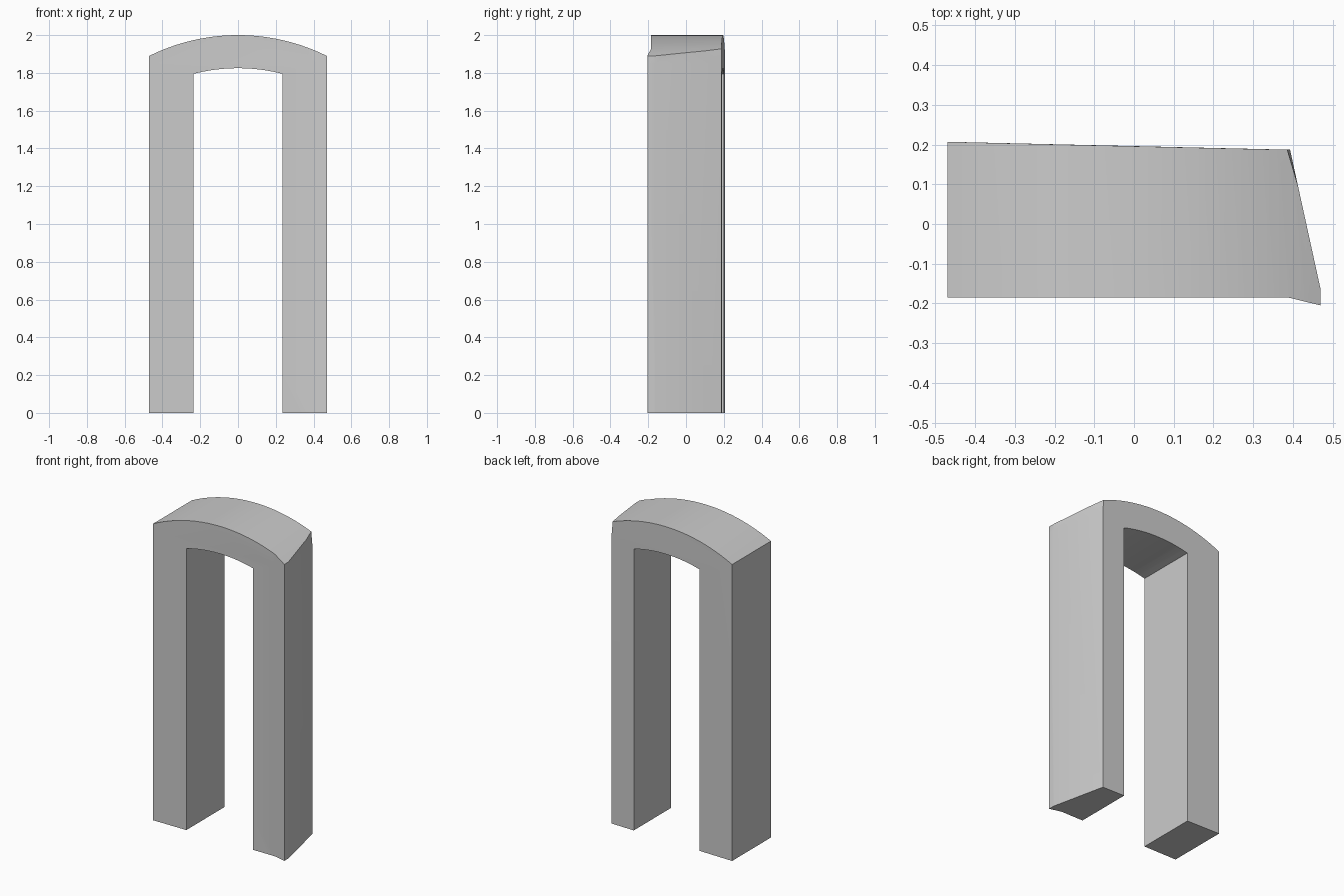
import bpy
import bmesh
import math

default = bpy.data.objects.get("Cube")
if default:
    bpy.data.objects.remove(default, do_unlink=True)

stone = bpy.data.materials.new("plain_grey")
stone.use_nodes = True
GREY = (0.6, 0.6, 0.6, 1)
stone.diffuse_color = GREY
stone.node_tree.nodes["Principled BSDF"].inputs["Base Color"].default_value = GREY


def loft(name, rings):
    """Closed solid through rings of equal point count."""
    bm = bmesh.new()
    loops = [[bm.verts.new(p) for p in ring] for ring in rings]
    for a, b in zip(loops, loops[1:]):
        for i in range(len(a)):
            j = (i + 1) % len(a)
            bm.faces.new((a[i], a[j], b[j], b[i]))
    bm.faces.new(loops[0])
    bm.faces.new(loops[-1])
    bm.normal_update()
    bmesh.ops.triangulate(bm, faces=[f for f in bm.faces if len(f.verts) == 4])
    bmesh.ops.recalc_face_normals(bm, faces=bm.faces)
    mesh = bpy.data.meshes.new(name)
    bm.to_mesh(mesh)
    bm.free()
    mesh.materials.append(stone)
    obj = bpy.data.objects.new(name, mesh)
    bpy.context.collection.objects.link(obj)
    return obj


def arc(half, crown, sag, steps):
    """Shallow circular arc from -half to +half."""
    r = (half * half + sag * sag) / (2 * sag)
    a = math.asin(half / r)
    angles = [a * (2 * i / steps - 1) for i in range(steps + 1)]
    return [(r * math.sin(t), crown - r + r * math.cos(t)) for t in angles]


# Arch profile: legs, curved crown and curved underside
outer = arc(0.47, 2.0, 0.11, 24)
inner = arc(0.235, 1.825, 0.03, 12)
profile = [(-0.47, 0)] + outer + [(0.47, 0), (0.235, 0)] + inner[::-1] + [(-0.235, 0)]
arch = loft("arch", [[(x, y, z) for x, z in profile] for y in (-0.3, 0.3)])


# Plan outline: tapered back, flared front corner, slanted right side
def outline(z, corner_x):
    plan = [(-0.6, -0.185), (0.388, -0.185), (0.47, -0.205),
            (0.47, -0.165), (corner_x, 0.187), (-0.6, 0.21)]
    return [(x, y, z) for x, y in plan]


cutter = loft("plan_cutter", [outline(-0.1, 0.393), outline(1.85, 0.393),
                              outline(2.1, 0.37)])
cutter.hide_render = True

trim = arch.modifiers.new("plan_trim", "BOOLEAN")
trim.operation = "INTERSECT"
trim.solver = "EXACT"
trim.object = cutter
bpy.ops.object.select_all(action="DESELECT")
arch.select_set(True)
bpy.context.view_layer.objects.active = arch
bpy.ops.object.modifier_apply(modifier=trim.name)
bpy.data.objects.remove(cutter, do_unlink=True)

bpy.ops.object.shade_smooth_by_angle(angle=math.radians(20))
